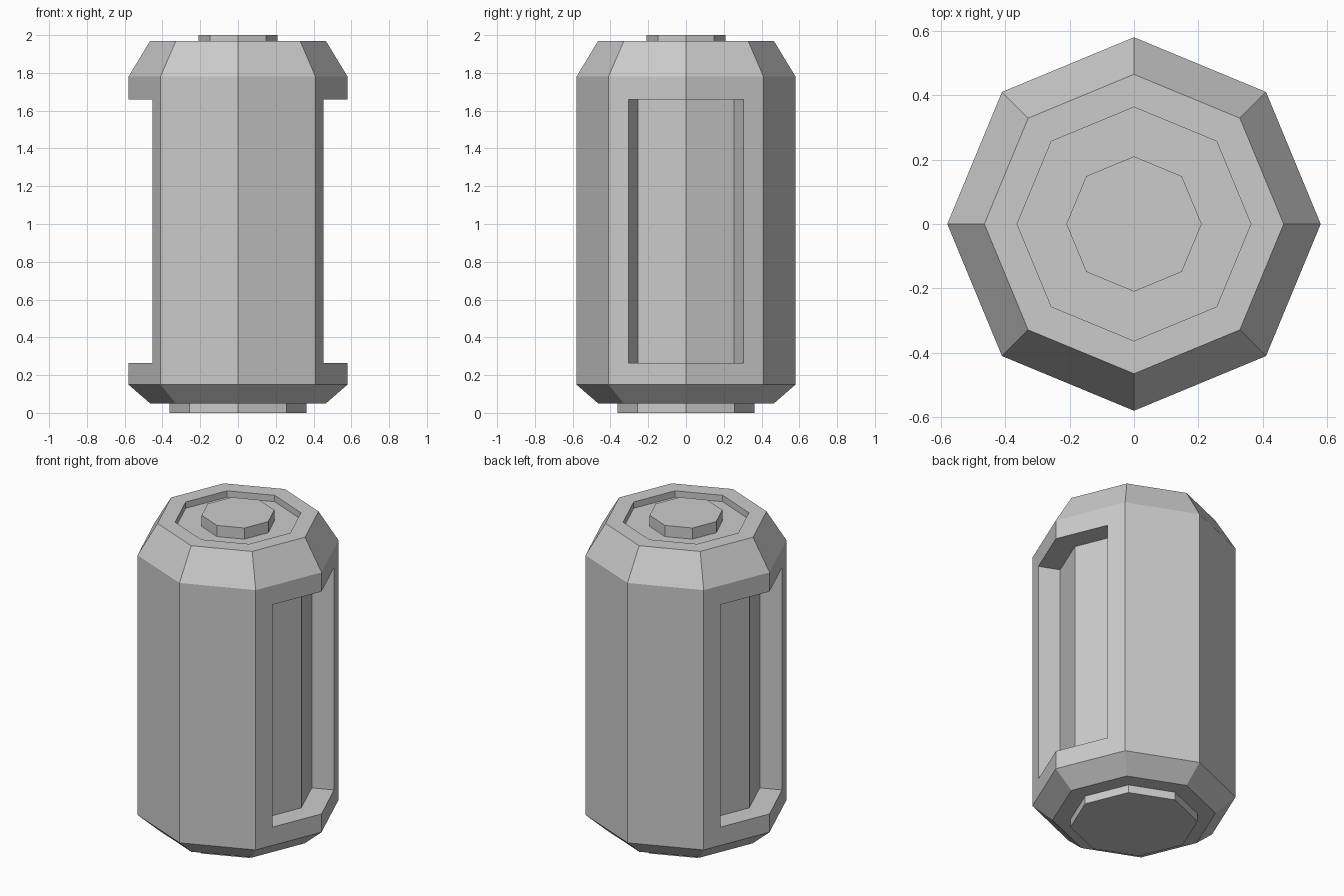
import bpy, bmesh
from math import cos, sin, pi

if "Cube" in bpy.data.objects:
    bpy.data.objects.remove(bpy.data.objects["Cube"])

SIDES = 8


def make_object(name, bm):
    bmesh.ops.recalc_face_normals(bm, faces=bm.faces)
    mesh = bpy.data.meshes.new(name)
    bm.to_mesh(mesh)
    bm.free()
    obj = bpy.data.objects.new(name, mesh)
    bpy.context.collection.objects.link(obj)
    return obj


def octagon_lathe(name, profile):
    """Closed eight-sided solid from (radius, z) points, bottom to top."""
    bm = bmesh.new()
    rings = [[bm.verts.new((r * cos(2 * pi * i / SIDES), r * sin(2 * pi * i / SIDES), z))
              for i in range(SIDES)] for r, z in profile]
    for a, b in zip(rings, rings[1:]):
        for i in range(SIDES):
            j = (i + 1) % SIDES
            bm.faces.new((a[i], a[j], b[j], b[i]))
    bm.faces.new(rings[0])
    bm.faces.new(rings[-1])
    return make_object(name, bm)


def prism(name, outline, z0, z1):
    bm = bmesh.new()
    base = bm.faces.new([bm.verts.new((x, y, z0)) for x, y in outline])
    top = bmesh.ops.extrude_face_region(bm, geom=[base])["geom"]
    bmesh.ops.translate(bm, vec=(0, 0, z1 - z0),
                        verts=[v for v in top if isinstance(v, bmesh.types.BMVert)])
    return make_object(name, bm)


# Canister body: base plug, chamfered shell, recessed lid and raised button
body = octagon_lathe("canister_body", [
    (0.363, 0.0), (0.363, 0.05), (0.465, 0.05), (0.58, 0.15), (0.58, 1.78),
    (0.465, 1.97), (0.363, 1.97), (0.363, 1.93), (0.21, 1.93), (0.21, 2.0)])

# Side windows: recessed bays wrapping the left and right corners,
# with walls square to the two facets they cut into
facet = pi / SIDES
half, depth, reach = 0.305, 0.13, 0.1
edge_x = 0.58 - half * math_tan if (math_tan := sin(facet) / cos(facet)) else 0
nx, ny = cos(facet), sin(facet)
inner = (edge_x - depth * nx, half - depth * ny)
outer = (edge_x + reach * nx, half + reach * ny)
for side in (1, -1):
    outline = [(0.58 - depth / nx, 0), inner, outer, (0.8, 0),
               (outer[0], -outer[1]), (inner[0], -inner[1])]
    cutter = prism("window_cutter", [(side * x, y) for x, y in outline], 0.265, 1.66)
    cutter.hide_render = True
    mod = body.modifiers.new("window", 'BOOLEAN')
    mod.operation = 'DIFFERENCE'
    mod.solver = 'EXACT'
    mod.object = cutter
    bpy.context.view_layer.objects.active = body
    bpy.ops.object.modifier_apply(modifier=mod.name)
    bpy.data.objects.remove(cutter)
